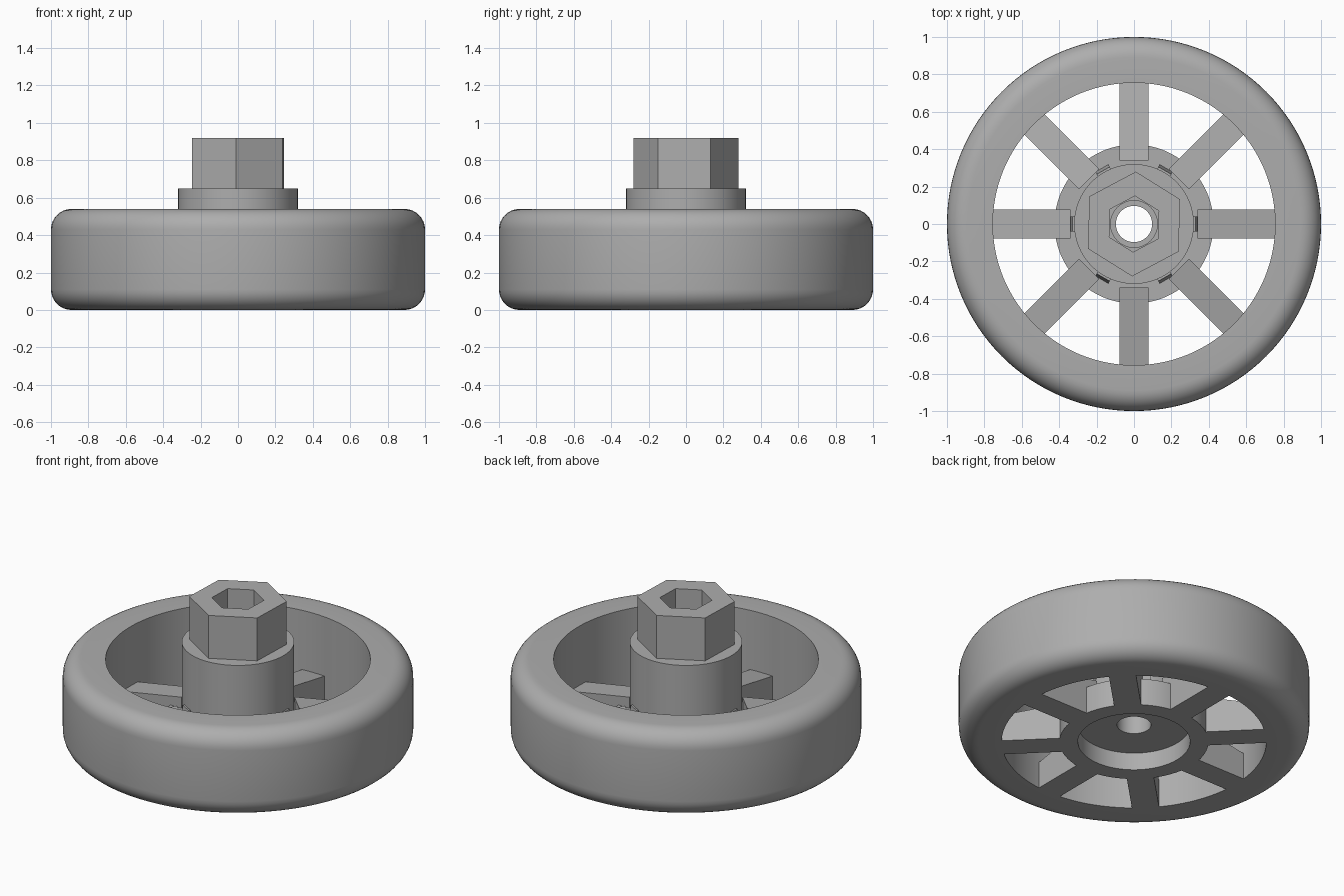
import bpy, bmesh
from math import pi, cos, sin, radians
from mathutils import Matrix, Vector

if "Cube" in bpy.data.objects:
    bpy.data.objects.remove(bpy.data.objects["Cube"], do_unlink=True)

GREY = (0.42, 0.42, 0.42, 1)
mat = bpy.data.materials.new("plain grey")
mat.use_nodes = True
mat.diffuse_color = GREY
mat.node_tree.nodes["Principled BSDF"].inputs["Base Color"].default_value = GREY


def finish(name, bm, smooth=False):
    bmesh.ops.recalc_face_normals(bm, faces=bm.faces)
    mesh = bpy.data.meshes.new(name)
    bm.to_mesh(mesh)
    bm.free()
    mesh.materials.append(mat)
    obj = bpy.data.objects.new(name, mesh)
    bpy.context.collection.objects.link(obj)
    if smooth:
        bpy.ops.object.select_all(action="DESELECT")
        obj.select_set(True)
        bpy.context.view_layer.objects.active = obj
        bpy.ops.object.shade_smooth_by_angle(angle=radians(30))
    return obj


def lathe(name, profile, steps=96):
    """Turn a closed (radius, height) profile around the z axis."""
    bm = bmesh.new()
    rings = [[bm.verts.new((r * cos(2 * pi * i / steps), r * sin(2 * pi * i / steps), z))
              for r, z in profile] for i in range(steps)]
    n = len(profile)
    for i in range(steps):
        a, b = rings[i], rings[(i + 1) % steps]
        for j in range(n):
            k = (j + 1) % n
            bm.faces.new((a[j], b[j], b[k], a[k]))
    return finish(name, bm, True)


def arc(r, z, radius, start, end, steps=8):
    angles = [radians(start + (end - start) * i / steps) for i in range(steps + 1)]
    return [(r + radius * cos(a), z + radius * sin(a)) for a in angles]


def radial_blocks(name, side, width, count):
    """Extrude an upright (radius, height) outline sideways and repeat it around z."""
    for i in range(count):
        bm = bmesh.new()
        face = bm.faces.new([bm.verts.new((r, -width / 2, z)) for r, z in side])
        new = bmesh.ops.extrude_face_region(bm, geom=[face])["geom"]
        verts = [v for v in new if isinstance(v, bmesh.types.BMVert)]
        bmesh.ops.translate(bm, verts=verts, vec=Vector((0, width, 0)))
        bm.transform(Matrix.Rotation(2 * pi * i / count, 4, "Z"))
        finish(f"{name}_{i + 1}", bm)


# Outer ring with rounded outer edges
lathe("outer_ring", [(0.755, 0)] + arc(0.89, 0.11, 0.11, -90, 0)
      + arc(0.89, 0.43, 0.11, 0, 90) + [(0.755, 0.54)], 128)

# Hub: wide foot, tall sleeve, recess below and round bore
lathe("hub", [(0.32, 0), (0.425, 0), (0.425, 0.17), (0.32, 0.17), (0.32, 0.65),
              (0.125, 0.65), (0.125, 0.5), (0.097, 0.5), (0.097, 0.11), (0.32, 0.11)])

# Spokes rise towards the hub
radial_blocks("spoke", [(0.34, 0), (0.765, 0), (0.765, 0.165), (0.34, 0.24)], 0.155, 8)

# Small tapered ribs on the sleeve
radial_blocks("rib", [(0.31, 0.16), (0.345, 0.16), (0.33, 0.3), (0.31, 0.3)], 0.08, 6)

# Hexagonal drive with a hexagonal socket
bm = bmesh.new()
TURN = radians(28)
loops = []
for radius, z in ((0.28, 0.65), (0.28, 0.92), (0.15, 0.92), (0.15, 0.65)):
    loops.append([bm.verts.new((radius * cos(TURN + i * pi / 3),
                                radius * sin(TURN + i * pi / 3), z)) for i in range(6)])
for a, b in zip(loops, loops[1:] + loops[:1]):
    for i in range(6):
        j = (i + 1) % 6
        bm.faces.new((a[i], a[j], b[j], b[i]))
finish("hex_drive", bm)
